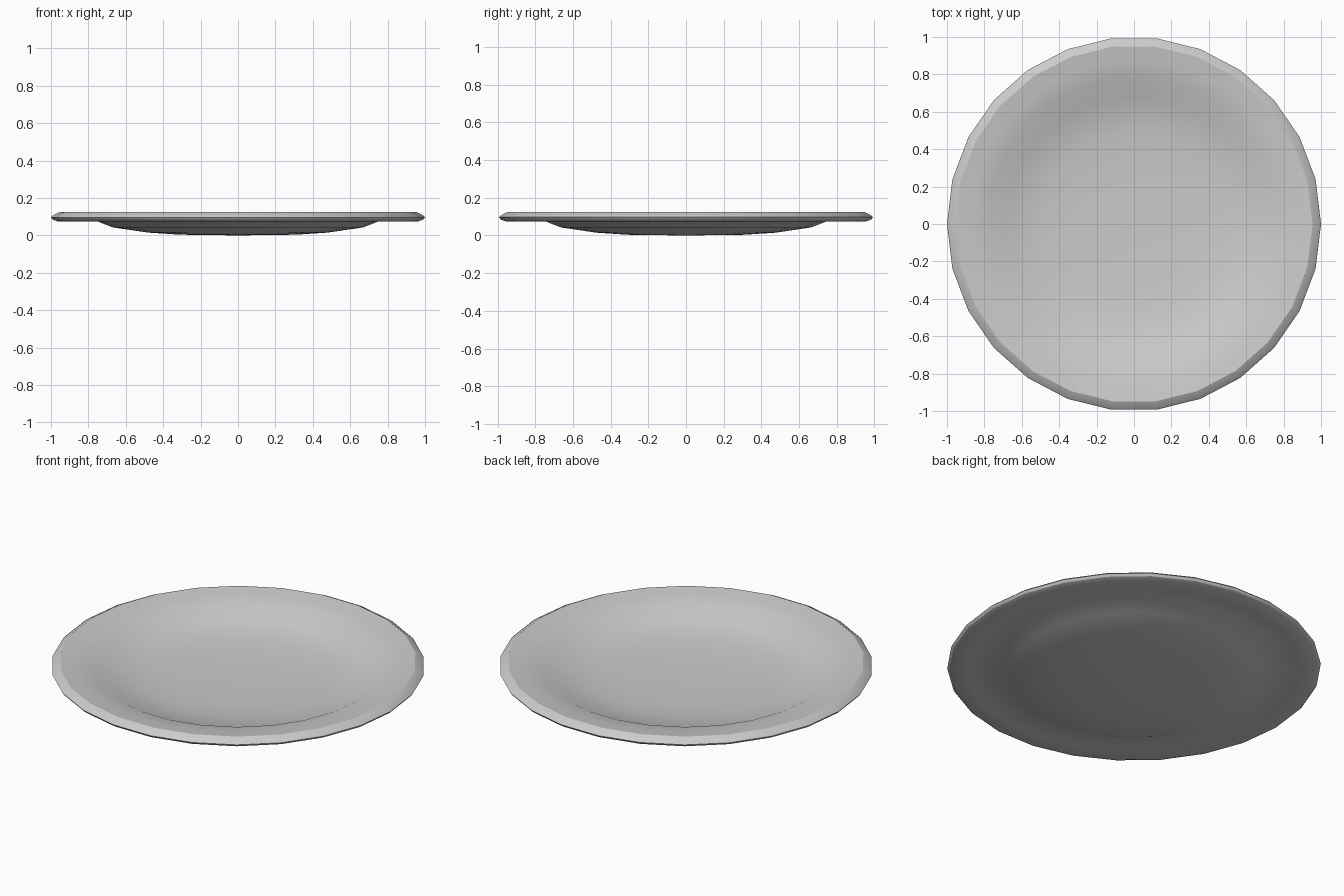
import bpy, bmesh, math

if "Cube" in bpy.data.objects:
    bpy.data.objects.remove(bpy.data.objects["Cube"])

SIDES = 26

# cross-section (radius, height): underside centre -> rim -> upper side centre
PROFILE = [
    (0.00, 0.000), (0.31, 0.004), (0.48, 0.015), (0.67, 0.043), (0.78, 0.086),
    (0.88, 0.077), (0.965, 0.075), (0.99, 0.084), (1.00, 0.097), (0.985, 0.110),
    (0.955, 0.125), (0.88, 0.115), (0.78, 0.100),
    (0.68, 0.055), (0.49, 0.027), (0.31, 0.017), (0.00, 0.013),
]


def lathe(name, profile, sides):
    bm = bmesh.new()
    rings = []
    for r, z in profile:
        if r == 0:
            rings.append([bm.verts.new((0, 0, z))] * sides)
        else:
            rings.append([bm.verts.new((r * math.cos(2 * math.pi * i / sides),
                                        r * math.sin(2 * math.pi * i / sides), z))
                          for i in range(sides)])
    for a, b in zip(rings, rings[1:]):
        for i in range(sides):
            j = (i + 1) % sides
            # dict removes the repeated centre vertex
            bm.faces.new(list(dict.fromkeys((a[i], b[i], b[j], a[j]))))
    bmesh.ops.recalc_face_normals(bm, faces=bm.faces)
    mesh = bpy.data.meshes.new(name)
    bm.to_mesh(mesh)
    bm.free()
    ob = bpy.data.objects.new(name, mesh)
    bpy.context.collection.objects.link(ob)
    return ob


# dinner plate
plate = lathe("plate", PROFILE, SIDES)
bpy.context.view_layer.objects.active = plate
plate.select_set(True)
bpy.ops.object.shade_smooth_by_angle(angle=math.radians(29))
